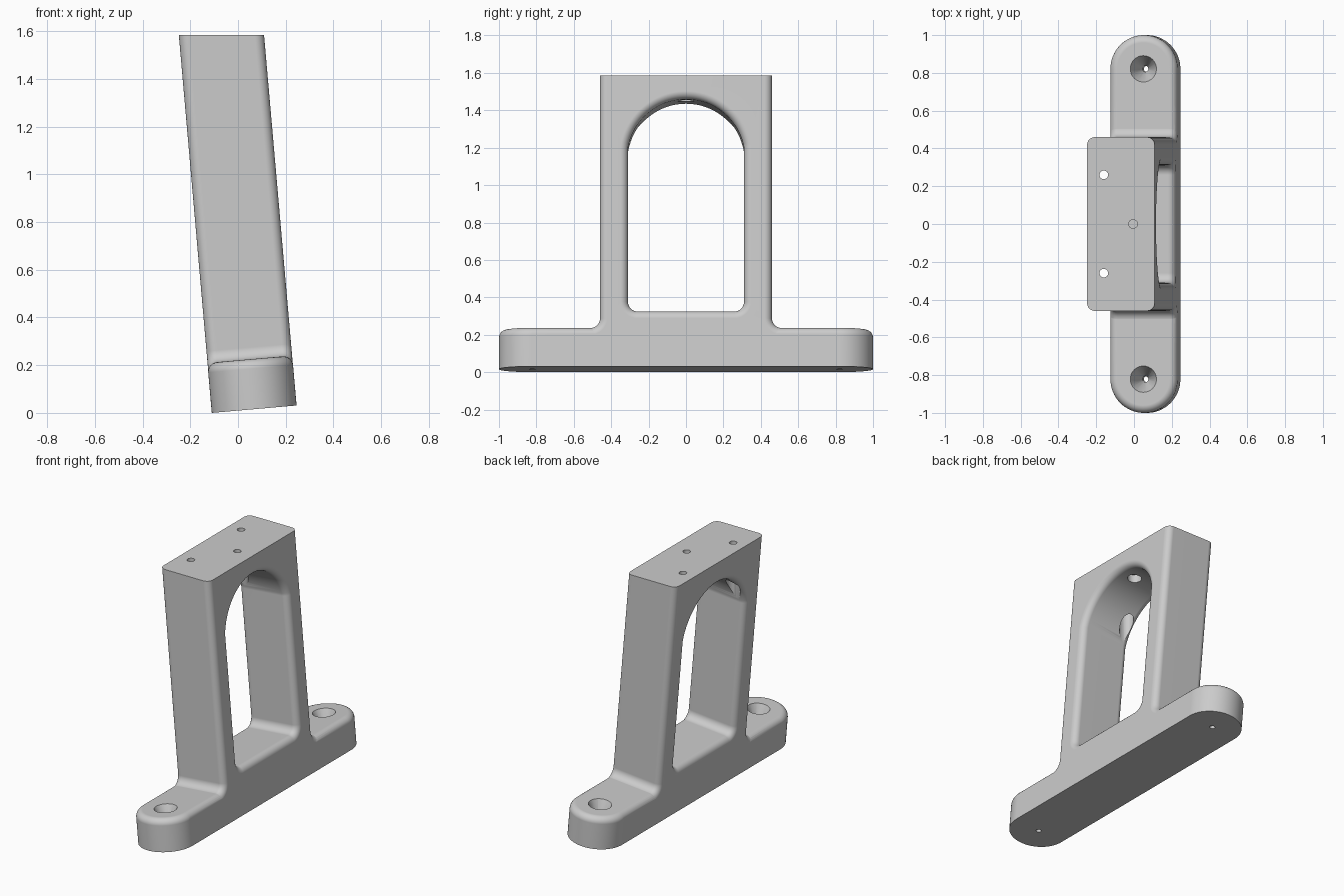
import bpy, bmesh, math
from mathutils import Matrix, Vector

if "Cube" in bpy.data.objects:
    bpy.data.objects.remove(bpy.data.objects["Cube"], do_unlink=True)

THICK, BASE_H, ROUND = 0.357, 0.21, 0.04
TOP_Z, ARCH_R, ARCH_W = 1.585, 0.315, 1.122
TILT = Matrix.Translation((-0.11, 0, 0)) @ Matrix.Rotation(math.radians(-5), 4, "Y")

grey = bpy.data.materials.new("light grey")
grey.use_nodes = True
grey.diffuse_color = (0.6, 0.6, 0.6, 1)
grey.node_tree.nodes["Principled BSDF"].inputs["Base Color"].default_value = grey.diffuse_color


def arc(cx, cy, r, start, end, steps):
    angles = [math.radians(start + (end - start) * i / steps) for i in range(steps + 1)]
    return [(cx + r * math.cos(a), cy + r * math.sin(a)) for a in angles]


def finish(bm, name, matrix):
    bmesh.ops.recalc_face_normals(bm, faces=bm.faces)
    bm.transform(matrix)
    mesh = bpy.data.meshes.new(name)
    bm.to_mesh(mesh)
    bm.free()
    mesh.materials.append(grey)
    ob = bpy.data.objects.new(name, mesh)
    bpy.context.collection.objects.link(ob)
    return ob


def extrude(bm, vector):
    out = bmesh.ops.extrude_face_region(bm, geom=bm.faces[:])
    bmesh.ops.translate(bm, vec=vector, verts=[g for g in out["geom"] if isinstance(g, bmesh.types.BMVert)])
    bmesh.ops.recalc_face_normals(bm, faces=bm.faces)


def round_edges(bm, test):
    edges = [e for e in bm.edges if e.calc_face_angle(0) > 1 and test(e)]
    bmesh.ops.bevel(bm, geom=edges, offset=ROUND, offset_type="OFFSET",
                    segments=6, profile=0.5, affect="EDGES")


def cutter(name, r_low, r_high, low, high, x, y, matrix):
    bm = bmesh.new()
    bmesh.ops.create_cone(bm, cap_ends=True, segments=32, radius1=r_low, radius2=r_high, depth=high - low)
    return finish(bm, name, matrix @ Matrix.Translation((x, y, (low + high) / 2)))


def combine(target, other, operation):
    mod = target.modifiers.new("join", "BOOLEAN")
    mod.operation, mod.solver, mod.object = operation, "EXACT", other
    bpy.context.view_layer.objects.active = target
    bpy.ops.object.modifier_apply(modifier=mod.name)
    bpy.data.objects.remove(other, do_unlink=True)


# Base foot: round-ended bar with a softened top rim
bm = bmesh.new()
r = THICK / 2
plan = arc(r, 1 - r, r, 0, 180, 32) + arc(r, r - 1, r, 180, 360, 32)
bm.faces.new([bm.verts.new((x, y, 0)) for x, y in plan])
extrude(bm, Vector((0, 0, BASE_H)))
round_edges(bm, lambda e: all(v.co.z > BASE_H - 0.001 for v in e.verts))
bracket = finish(bm, "tilted_bracket", TILT)

# Arched frame: mirrored half profile, flared where it meets the foot
eps = 0.0005
spring = math.degrees(math.acos(0.31 / ARCH_R))
outer = [(0, 0.1), (0.56, 0.1), (0.56, BASE_H - eps)]
outer += arc(0.51, BASE_H + 0.05 - eps, 0.05, 270, 180, 8) + [(0.46, 1.8), (0, 1.8)]
inner = arc(0, ARCH_W, ARCH_R, 90, spring, 24)
inner += arc(0.26, 0.348, 0.05, 0, -90, 8) + [(0, 0.298)]
bm = bmesh.new()
for side in (1, -1):
    bm.faces.new([bm.verts.new((eps, side * y, w)) for y, w in outer + inner])
bmesh.ops.remove_doubles(bm, verts=bm.verts, dist=1e-5)
extrude(bm, Vector((THICK - 2 * eps, 0, 0)))
round_edges(bm, lambda e: abs(e.verts[0].co.x - e.verts[1].co.x) < 1e-4)
frame = finish(bm, "arched_frame", TILT)

# Level the top of the frame
bm = bmesh.new()
bmesh.ops.create_cube(bm, size=2)
combine(frame, finish(bm, "top_trim", Matrix.Translation((0, 0, TOP_Z + 1))), "DIFFERENCE")
combine(bracket, frame, "UNION")

# Countersunk mounting holes in the foot
for side in (1, -1):
    y = side * (1 - r)
    combine(bracket, cutter("foot_pilot", 0.016, 0.016, -0.1, 0.15, r, y, TILT), "DIFFERENCE")
    combine(bracket, cutter("foot_countersink", 0.015, 0.0765, 0.09, 0.225, r, y, TILT), "DIFFERENCE")

# Vertical top holes, counterbored from inside the arch
level = Matrix.Identity(4)
for x, y in ((-0.16, 0.26), (-0.16, -0.26), (-0.005, 0)):
    combine(bracket, cutter("top_hole", 0.023, 0.023, 1.3, 1.7, x, y, level), "DIFFERENCE")
    combine(bracket, cutter("top_counterbore", 0.043, 0.043, 1.1, 1.5, x, y, level), "DIFFERENCE")

# Smooth rounds with flat faces kept flat
bpy.ops.object.select_all(action="DESELECT")
bracket.select_set(True)
bpy.context.view_layer.objects.active = bracket
bpy.ops.object.shade_smooth_by_angle(angle=math.radians(30))
weighted = bracket.modifiers.new("flat faces", "WEIGHTED_NORMAL")
weighted.keep_sharp = True
